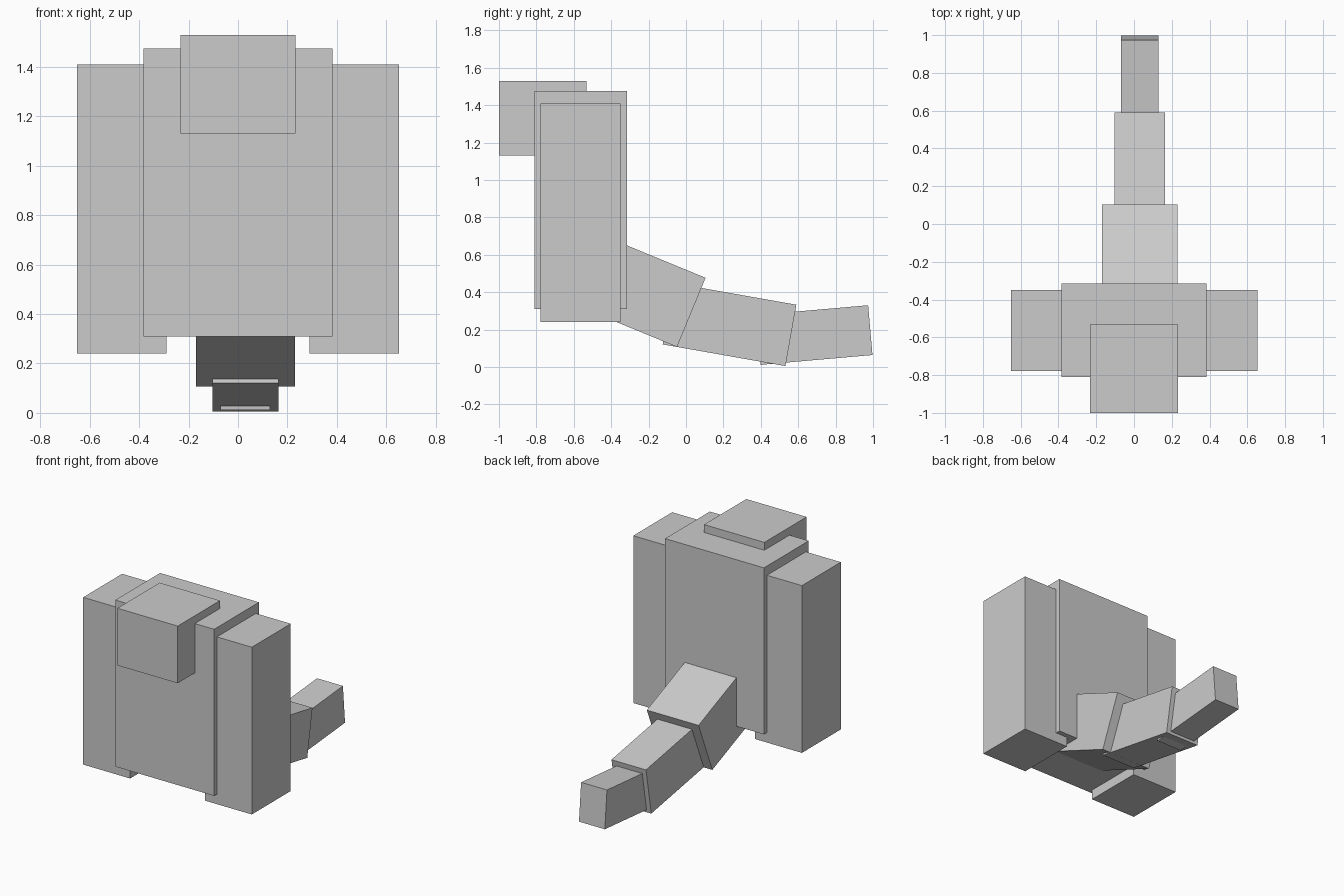
import bpy
from math import radians
from mathutils import Matrix, Vector

cube = bpy.data.objects.get("Cube")
if cube:
    bpy.data.objects.remove(cube, do_unlink=True)

# One plain grey for every part
grey = bpy.data.materials.new("plain_grey")
grey.use_nodes = True
colour = (0.6, 0.6, 0.6, 1)
grey.diffuse_color = colour
grey.node_tree.nodes["Principled BSDF"].inputs["Base Color"].default_value = colour


def box(name, center, size, tilt=0):
    """Box of a given size, tilted about the x axis by a number of degrees."""
    bpy.ops.mesh.primitive_cube_add(size=1)
    ob = bpy.context.object
    ob.name = ob.data.name = name
    ob.data.transform(Matrix.Diagonal((*size, 1)))
    ob.location = center
    ob.rotation_euler.x = radians(tilt)
    ob.data.materials.append(grey)
    return ob


def tail_segment(name, end_y, end_z, size, tilt):
    """Tilted box placed by the lower edge of its rear face."""
    rot = Matrix.Rotation(radians(tilt), 3, 'X')
    offset = rot @ Vector((0, -size[1] / 2, size[2] / 2))
    box(name, Vector((0.03, end_y, end_z)) + offset, size, tilt)


# Body and head
box("body", (0, -0.5625, 0.8925), (0.765, 0.495, 1.165))
box("head", (0, -0.766, 1.33), (0.467, 0.467, 0.4))

# Side limbs, sunk partly into the body
for side, x in (("left", 1), ("right", -1)):
    box(side + "_limb", (x * 0.471, -0.564, 0.825), (0.363, 0.43, 1.17))

# Tail, narrowing towards the tip
tail_segment("tail_base", -0.048, 0.107, (0.4, 0.6, 0.4), -22.4)
tail_segment("tail_middle", 0.532, 0.005, (0.267, 0.667, 0.333), -10)
tail_segment("tail_tip", 0.997, 0.064, (0.2, 0.6, 0.267), 5)
